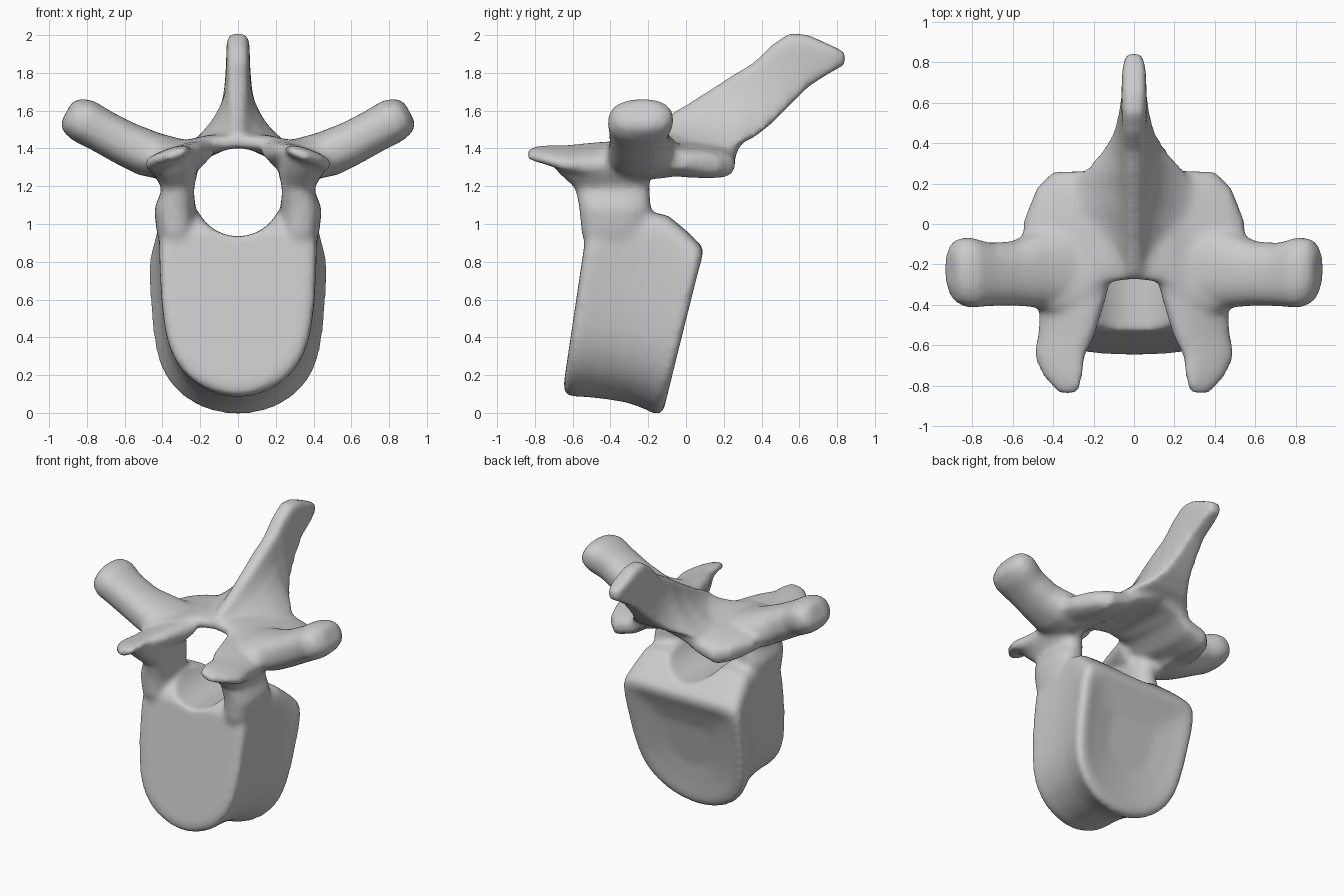
import bpy, bmesh, math
from mathutils import Vector

if "Cube" in bpy.data.objects:
    bpy.data.objects.remove(bpy.data.objects["Cube"])

parts = []


def loft(name, rings, side=1):
    """Closed skin through a list of equal-length rings; side=-1 mirrors in x."""
    bm = bmesh.new()
    rows = [[bm.verts.new((p[0] * side, p[1], p[2])) for p in r] for r in rings]
    n = len(rows[0])
    for a, b in zip(rows, rows[1:]):
        for i in range(n):
            j = (i + 1) % n
            bm.faces.new((a[i], a[j], b[j], b[i]))
    bm.faces.new(rows[0])
    bm.faces.new(rows[-1])
    bmesh.ops.recalc_face_normals(bm, faces=bm.faces)
    mesh = bpy.data.meshes.new(name)
    bm.to_mesh(mesh)
    bm.free()
    ob = bpy.data.objects.new(name, mesh)
    bpy.context.collection.objects.link(ob)
    parts.append(ob)


def oval(power=0.8, n=24):
    """Unit rounded outline; lower power is boxier."""
    out = []
    for i in range(n):
        a = 2 * math.pi * i / n
        c, s = math.cos(a), math.sin(a)
        out.append((math.copysign(abs(c) ** power, c), math.copysign(abs(s) ** power, s)))
    return out


def section(centre, u, v, power=0.8):
    c, u, v = Vector(centre), Vector(u), Vector(v)
    return [c + u * a + v * b for a, b in oval(power)]


def round_off(pts):
    """Cut every corner of a closed 2D outline once."""
    out = []
    for (ax, az), (bx, bz) in zip(pts, pts[1:] + pts[:1]):
        out += [(.75 * ax + .25 * bx, .75 * az + .25 * bz),
                (.25 * ax + .75 * bx, .25 * az + .75 * bz)]
    return out


# Vertebral body: D-shaped outline swept front to back, with hollowed rear face
half = [(0, -.005), (.25, .01), (.5, .06), (.73, .15), (.89, .29), (.96, .48),
        (.99, .7), (1, .86), (.97, .96), (.84, 1), (.4, 1), (0, 1)]
outline = round_off(round_off(half + [(-x, z) for x, z in reversed(half[1:-1])]))
rings = []
for t, w, zb, zt in [(-.01, .37, .15, .95), (.02, .415, .1, .99), (.1, .418, .088, 1.03),
                     (.25, .418, .085, 1.06), (.45, .422, .072, 1.07), (.64, .435, .055, 1.045),
                     (.82, .455, .022, .965), (.95, .473, -.01, .90), (1, .455, .005, .87),
                     (1.01, .42, .05, .83), (.975, .32, .16, .74), (.94, .18, .3, .62)]:
    ring = []
    for fx, fz in outline:
        z = zb + (zt - zb) * fz
        front, back = -.665 + .15 * z, -.125 + .25 * z
        ring.append((w * fx, front + (back - front) * t, z))
    rings.append(ring)
loft("vertebral_body", rings)

# Spinous process: blade flaring into the arch at its base
levels = [(0, 1), (.12, 1), (.25, 1), (.4, 1), (.6, 1), (.8, 1), (.93, .95), (1, .5)]
rings = []
for y, zb, zt, wb, wt in [(-.27, 1.40, 1.48, .20, .03), (-.1, 1.40, 1.57, .30, .035),
                          (.08, 1.40, 1.68, .32, .045), (.25, 1.41, 1.79, .27, .052),
                          (.36, 1.46, 1.855, .17, .052), (.45, 1.53, 1.945, .11, .056),
                          (.55, 1.63, 2.012, .08, .06), (.65, 1.73, 2.0, .06, .062),
                          (.76, 1.80, 1.95, .052, .06), (.845, 1.845, 1.91, .038, .042)]:
    right = [(k * (wt + (wb - wt) * (1 - f) ** 2), y, zb + (zt - zb) * f) for f, k in levels]
    rings.append(right + [(-x, y2, z) for x, y2, z in reversed(right)])
loft("spinous_process", rings)

# Lamina: roof over the canal, drooping outward to the lower facets
half_roof = [(0, -.275, .30, 1.435, 1.45, .045), (.16, -.30, .28, 1.425, 1.40, .055),
             (.26, -.42, .265, 1.385, 1.345, .075), (.40, -.44, .26, 1.37, 1.305, .085),
             (.48, -.42, .18, 1.36, 1.315, .07), (.545, -.36, .02, 1.36, 1.33, .045)]
stations = [(-s[0],) + s[1:] for s in reversed(half_roof[1:])] + half_roof
rings = []
for x, y0, y1, z0, z1, h in stations:
    rings.append(section((x, (y0 + y1) / 2, (z0 + z1) / 2),
                         (0, (y1 - y0) / 2, (z1 - z0) / 2), (0, 0, h), .6))
loft("lamina", rings)

for side, tag in ((1, "right"), (-1, "left")):
    # Pedicle: pillar from body to arch
    loft("pedicle_" + tag,
         [section((x, y, z), (hx, 0, 0), (0, hy, 0))
          for x, y, z, hx, hy in [(.31, -.36, .78, .07, .12), (.33, -.375, .95, .10, .18),
                                  (.335, -.375, 1.08, .11, .19), (.31, -.39, 1.19, .09, .198),
                                  (.335, -.43, 1.27, .12, .245), (.345, -.46, 1.34, .125, .275)]],
         side)

    # Transverse process: upswept arm with a knobbed end
    loft("transverse_process_" + tag,
         [section((x, y, z), (0, hy, 0), (-.47 * hv, 0, .88 * hv), .85)
          for x, y, z, hy, hv in [(.32, -.20, 1.335, .21, .12), (.47, -.22, 1.37, .195, .125),
                                  (.60, -.245, 1.428, .16, .118), (.72, -.25, 1.492, .158, .115),
                                  (.82, -.24, 1.548, .178, .12), (.88, -.23, 1.577, .155, .10),
                                  (.91, -.22, 1.59, .09, .062)]], side)

    # Upper articular process: thin tongue reaching forward, tilted down outward
    loft("articular_process_" + tag,
         [section((x, y, z), (.94 * w, 0, -.34 * w), (.34 * h, 0, .94 * h))
          for y, x, z, w, h in [(-.30, .29, 1.34, .18, .08), (-.45, .315, 1.345, .16, .07),
                                (-.55, .335, 1.345, .15, .06), (-.65, .37, 1.35, .135, .046),
                                (-.74, .355, 1.365, .11, .036), (-.805, .335, 1.37, .078, .03),
                                (-.845, .33, 1.365, .04, .02)]], side)

# Canal cutter
bpy.ops.mesh.primitive_cylinder_add(vertices=32, radius=.234, depth=3,
                                    location=(0, 0, 1.168), rotation=(math.pi / 2, 0, 0))
cutter = bpy.context.object
cutter.name = "canal_cutter"
cutter.hide_render = True

# Fuse all parts, open the canal and soften the joins
bpy.ops.object.select_all(action='DESELECT')
for ob in parts:
    ob.select_set(True)
bone = parts[0]
bpy.context.view_layer.objects.active = bone
bpy.ops.object.join()
bone.name = "vertebra"


def fuse(name):
    m = bone.modifiers.new(name, 'REMESH')
    m.mode = 'VOXEL'
    m.voxel_size = .016
    m.use_smooth_shade = True


fuse("fuse")
cut = bone.modifiers.new("canal", 'BOOLEAN')
cut.operation = 'DIFFERENCE'
cut.solver = 'EXACT'
cut.object = cutter
fuse("refuse")
soft = bone.modifiers.new("soften", 'SMOOTH')
soft.factor = .5
soft.iterations = 12
for m in list(bone.modifiers):
    bpy.ops.object.modifier_apply(modifier=m.name)
bpy.data.objects.remove(cutter)
bpy.ops.object.shade_smooth()
